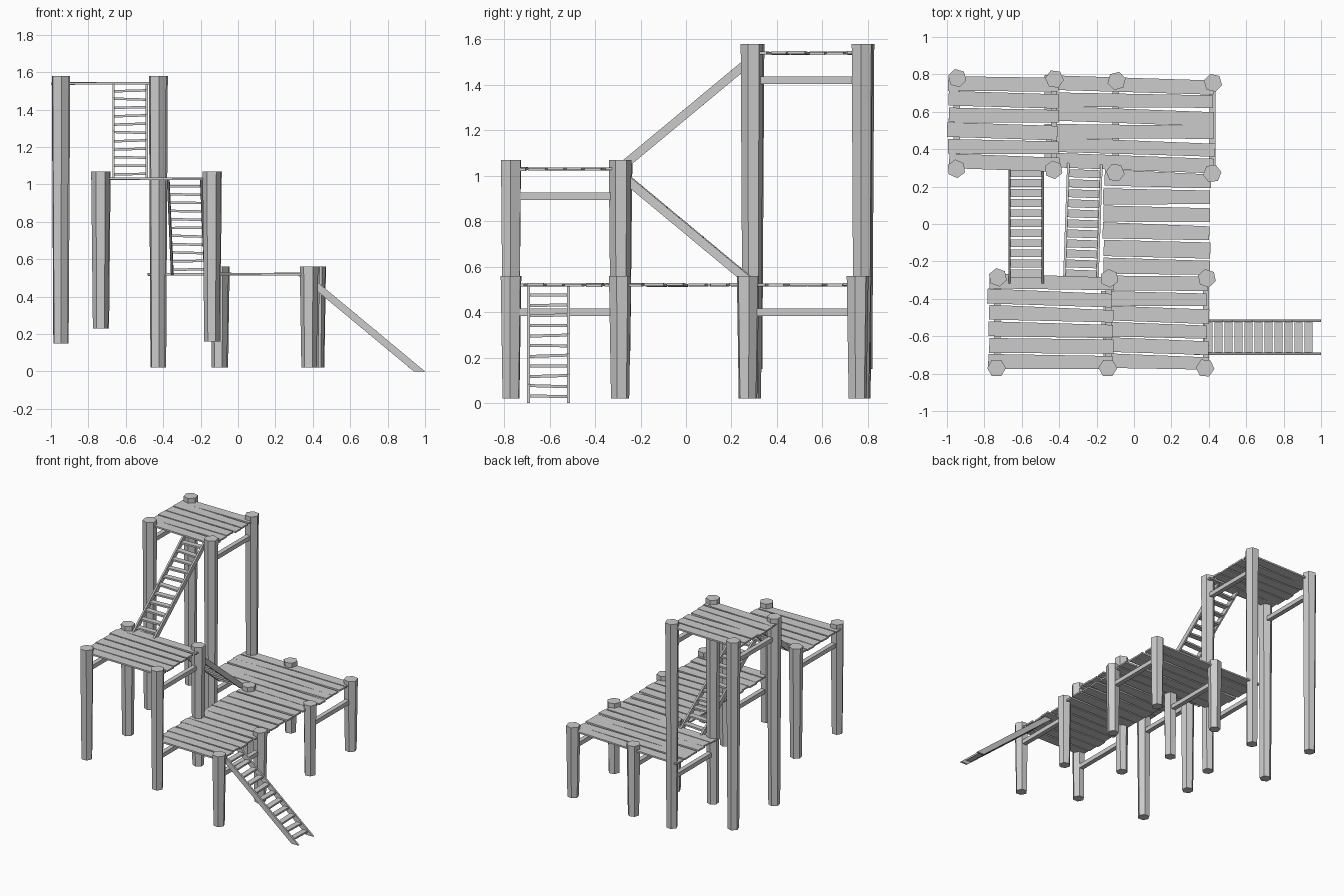
import bpy, bmesh, math, random
from mathutils import Matrix, Vector

if "Cube" in bpy.data.objects:
    bpy.data.objects.remove(bpy.data.objects["Cube"])

random.seed(4)


def finish(bm, name):
    bmesh.ops.recalc_face_normals(bm, faces=bm.faces)
    mesh = bpy.data.meshes.new(name)
    bm.to_mesh(mesh)
    bm.free()
    ob = bpy.data.objects.new(name, mesh)
    bpy.context.collection.objects.link(ob)
    return ob


def box(bm, loc, size, rot=Matrix(), taper=1.0):
    verts = bmesh.ops.create_cube(bm, size=1)["verts"]
    for v in verts:
        if v.co.x > 0:
            v.co.y *= taper
        v.co = Vector(a * b for a, b in zip(v.co, size))
    bmesh.ops.transform(bm, verts=verts, matrix=Matrix.Translation(loc) @ rot)


def post(name, x, y, z0, z1):
    # hexagonal log, wider at the top
    bm = bmesh.new()
    bmesh.ops.create_cone(
        bm, cap_ends=True, segments=6, radius1=0.041, radius2=0.05, depth=z1 - z0,
        matrix=Matrix.Translation((x, y, (z0 + z1) / 2))
        @ Matrix.Rotation(random.uniform(0, math.pi / 3), 4, 'Z'))
    finish(bm, name)


def deck(name, x0, x1, y0, y1, z, count=6):
    # uneven planks running along x
    bm = bmesh.new()
    pitch = (y1 - y0) / count
    for i in range(count):
        rot = (Matrix.Rotation(math.radians(random.uniform(-2.2, -0.4)), 4, 'Z')
               @ Matrix.Rotation(math.radians(random.uniform(-0.6, 0.6)), 4, 'Y'))
        shift = random.uniform(-0.008, 0.008)
        box(bm, ((x0 + x1) / 2 + shift, y0 + (i + 0.5) * pitch, z),
            (x1 - x0, pitch * 0.93, 0.012), rot, random.uniform(0.82, 1.0))
    finish(bm, name)


def beams(name, xs, y0, y1, z):
    # cross braces between front and back posts
    bm = bmesh.new()
    for x in xs:
        box(bm, (x, (y0 + y1) / 2, z), (0.034, y1 - y0, 0.032))
    finish(bm, name)


def ladder(name, origin, angle):
    # local frame: foot at x = 0, climbs toward -x, width along y
    bm = bmesh.new()
    rise, slope, half, count = 0.515, 0.83, 0.095, 11
    run = rise / slope
    profile = [(0, 0), (-0.06, 0), (-0.06 - run, rise), (-run, rise)]
    for side in (-1, 1):
        ya, yb = side * half, side * (half - 0.013)
        a = [bm.verts.new((x, ya, z)) for x, z in profile]
        b = [bm.verts.new((x, yb, z)) for x, z in profile]
        bm.faces.new(a)
        bm.faces.new(b[::-1])
        for i in range(4):
            j = (i + 1) % 4
            bm.faces.new((a[i], b[i], b[j], a[j]))
    for i in range(count):
        z = 0.03 + i * 0.0445
        rot = Matrix.Rotation(math.radians(random.uniform(-2, 2)), 4, 'X')
        box(bm, (-0.03 - z / slope, 0, z), (0.042, 2 * half - 0.014, 0.013), rot)
    ob = finish(bm, name)
    ob.location = origin
    ob.rotation_euler.z = math.radians(angle)


# tall tower
for x, y, z0 in [(-0.945, 0.78, 0.15), (-0.95, 0.295, 0.15),
                 (-0.425, 0.775, 0.02), (-0.43, 0.29, 0.02)]:
    post("tower_post", x, y, z0, 1.58)
deck("tower_deck", -0.995, -0.405, 0.285, 0.79, 1.54)
beams("tower_beams", (-0.948, -0.428), 0.30, 0.77, 1.42)

# middle height platform
for x, y, z0 in [(-0.735, -0.77, 0.23), (-0.728, -0.285, 0.23),
                 (-0.14, -0.77, 0.16), (-0.132, -0.29, 0.16)]:
    post("middle_post", x, y, z0, 1.07)
deck("middle_deck", -0.78, -0.115, -0.78, -0.27, 1.03)
beams("middle_beams", (-0.732, -0.136), -0.76, -0.30, 0.91)

# low platform
for x, y in [(0.38, -0.77), (0.39, -0.29), (0.418, 0.27), (0.422, 0.755),
             (-0.1, 0.275), (-0.093, 0.765)]:
    post("low_post", x, y, 0.02, 0.56)
deck("low_front_deck", -0.17, 0.395, -0.78, -0.275, 0.52)
deck("low_centre_deck", -0.16, 0.41, -0.275, 0.285, 0.52)
deck("low_back_deck", -0.475, 0.43, 0.285, 0.785, 0.52)
beams("low_front_beams", (-0.136, 0.385), -0.76, -0.30, 0.40)
beams("low_back_beams", (-0.428, -0.097, 0.42), 0.28, 0.76, 0.40)

# ladders between levels
ladder("ground_ladder", (1.0, -0.605, 0), 0)
ladder("low_to_middle_ladder", (-0.262, 0.335, 0.515), 88)
ladder("middle_to_tower_ladder", (-0.577, -0.33, 1.025), -90)
